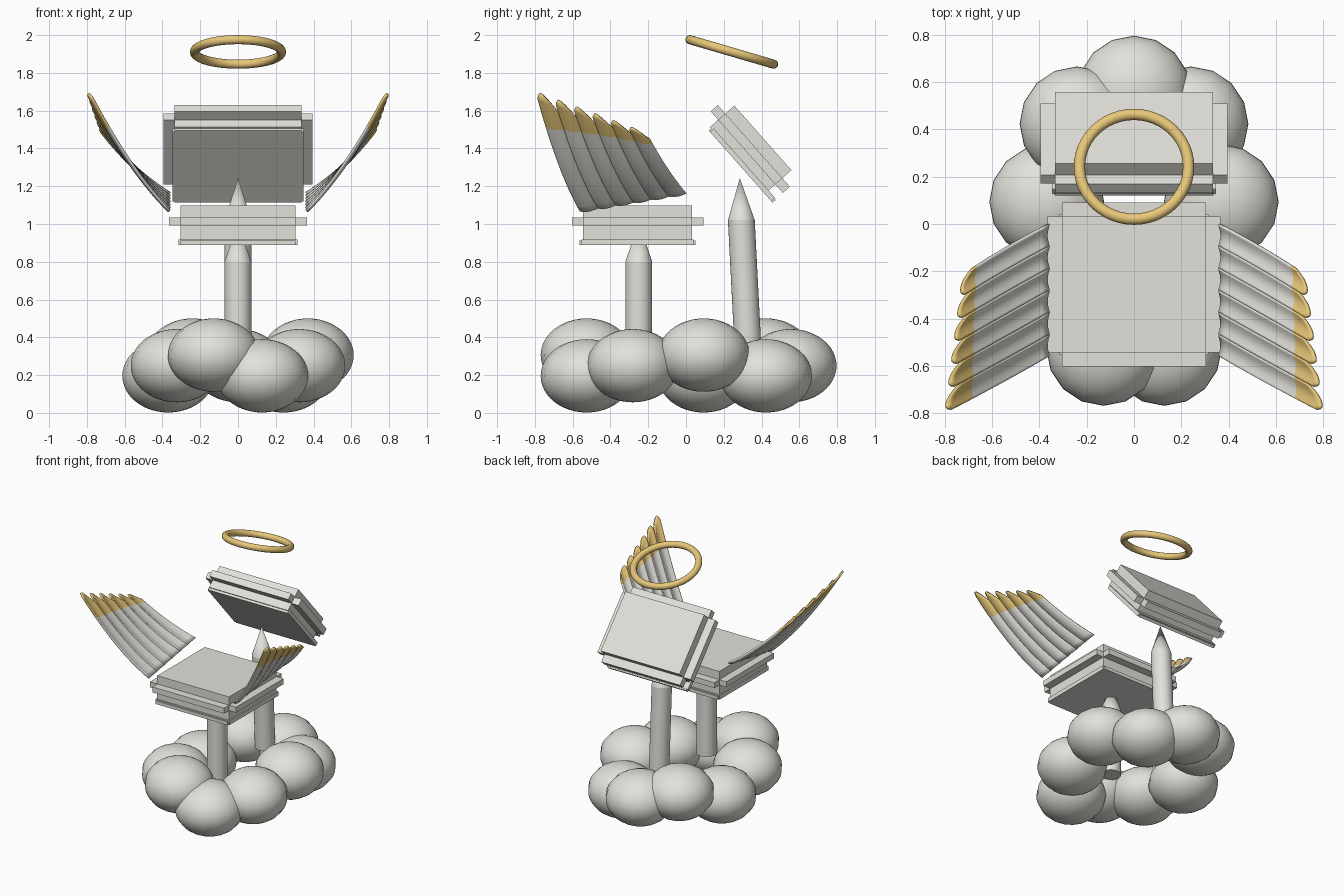
import bpy, bmesh, math
from mathutils import Matrix, Vector

if "Cube" in bpy.data.objects:
    bpy.data.objects.remove(bpy.data.objects["Cube"])


def material(name, rgb):
    m = bpy.data.materials.new(name)
    m.diffuse_color = (*rgb, 1)
    m.use_nodes = True
    m.node_tree.nodes["Principled BSDF"].inputs["Base Color"].default_value = m.diffuse_color
    return m


WHITE = material("cloud white", (0.76, 0.75, 0.70))
GOLD = material("soft gold", (0.80, 0.57, 0.19))


def finish(name, bm, mats, angle=35):
    bmesh.ops.recalc_face_normals(bm, faces=bm.faces[:])
    me = bpy.data.meshes.new(name)
    bm.to_mesh(me)
    bm.free()
    ob = bpy.data.objects.new(name, me)
    bpy.context.collection.objects.link(ob)
    for m in mats:
        me.materials.append(m)
    bpy.ops.object.select_all(action='DESELECT')
    ob.select_set(True)
    bpy.context.view_layer.objects.active = ob
    bpy.ops.object.shade_smooth_by_angle(angle=math.radians(angle))
    return ob


# Cloud base: nine squashed puffs around an oval, at three alternating heights
for i in range(9):
    a = math.radians(90 + 40 * i)
    z = (0.25, 0.306, 0.196)[i % 3]
    bm = bmesh.new()
    bmesh.ops.create_uvsphere(
        bm, u_segments=16, v_segments=24, radius=1,
        matrix=Matrix.Translation((0.375 * math.cos(a), 0.557 * math.sin(a) - 0.003, z))
        @ Matrix.Diagonal((0.243, 0.243, 0.194, 1)))
    finish(f"cloud_puff_{i + 1}", bm, [WHITE], 60)


# Pointed posts: ring profile swept along the axis, ending in a cone tip
def post(name, base, shoulder, apex, r=0.071, n=32):
    bm = bmesh.new()
    rings = []
    for c in (base, shoulder):
        rings.append([bm.verts.new((r * math.cos(2 * math.pi * k / n),
                                    c[0] + r * math.sin(2 * math.pi * k / n), c[1]))
                      for k in range(n)])
    tip = bm.verts.new((0, *apex))
    bm.faces.new(rings[0])
    for k in range(n):
        j = (k + 1) % n
        bm.faces.new((rings[0][k], rings[0][j], rings[1][j], rings[1][k]))
        bm.faces.new((rings[1][k], rings[1][j], tip))
    finish(name, bm, [WHITE], 15)


post("front_post", (-0.25, 0.285), (-0.25, 0.80), (-0.25, 1.01))
post("back_post", (0.33, 0.30), (0.293, 1.02), (0.285, 1.243))


# Cushions: core block, a band pushed out of each side, and a base plate
def box(bm, hx, hy, z0, z1, dy=0):
    bmesh.ops.create_cube(bm, size=2, matrix=Matrix.Translation((0, dy, (z0 + z1) / 2))
                          @ Matrix.Diagonal((hx, hy, (z1 - z0) / 2, 1)))


def cushion(name, core, band, plate, loc, tilt=0):
    bm = bmesh.new()
    box(bm, *core)
    hx, hy = core[:2]
    box(bm, hx + 0.06, hy, *band)
    box(bm, hx, hy + 0.06, *band)
    px, py, z0, z1, dy = plate
    box(bm, px, py - 0.01, z0, z1, dy)
    box(bm, px - 0.01, py, z0, z1 - 0.006, dy)
    ob = finish(name, bm, [WHITE], 30)
    ob.location = loc
    ob.rotation_euler.x = math.radians(tilt)


cushion("seat", (0.305, 0.288, -0.09, 0.105), (0.0, 0.042),
        (0.315, 0.307, -0.105, -0.074, 0), (0, -0.256, 0.993))
t = math.radians(-48.5)
mid = (-0.817, 1.18)
cushion("backrest", (0.335, 0.228, -0.08, 0.092), (-0.022, 0.028),
        (0.346, 0.255, -0.097, -0.07, 0.036),
        (0, 0.665 * mid[0] + 0.747 * mid[1], -0.747 * mid[0] + 0.665 * mid[1]), -48.5)


# Wings: six arched feathers on a curved sheet, gold past the tip line
def wing_point(s, u):
    root = Vector((0.36, -0.56 * s, 1.165 - 0.095 * s))
    tip = Vector((0.716 + 0.074 * s, -0.21 - 0.585 * s, 1.487 + 0.218 * s))
    ctrl = Vector((0.56, (root.y + tip.y) / 2, 1.27 + 0.02 * (1 - s)))
    return root * (1 - u) ** 2 + ctrl * 2 * u * (1 - u) + tip * u * u


bm = bmesh.new()
COLS, LOW, HIGH = 10, 12, 5
for f in range(6):
    grid = []
    for c in range(COLS + 1):
        v = c / COLS
        s = (f + v) / 6
        line = 0.845 - 0.08 * s
        drop = (0.75 - v) / 0.75 if v < 0.75 else (v - 0.75) / 0.25
        end = 1 - (0.10 if v < 0.75 else 0.045) * drop ** 2
        us = [line * k / LOW for k in range(LOW)]
        us += [line + (end - line) * k / HIGH for k in range(HIGH + 1)]
        bulge = Vector((0.75, 0, -0.65)) * 0.012 * math.sin(math.pi * v)
        grid.append([bm.verts.new(wing_point(s, u) + bulge) for u in us])
    for c in range(COLS):
        for k in range(LOW + HIGH):
            face = bm.faces.new((grid[c][k], grid[c + 1][k], grid[c + 1][k + 1], grid[c][k + 1]))
            face.material_index = 1 if k >= LOW else 0
wings = finish("wings", bm, [WHITE, GOLD], 60)
solid = wings.modifiers.new("thickness", 'SOLIDIFY')
solid.thickness = 0.012
solid.offset = 0
wings.modifiers.new("both_sides", 'MIRROR')

# Halo: tilted ring above the backrest
bpy.ops.mesh.primitive_torus_add(major_segments=48, minor_segments=16,
                                 major_radius=0.231, minor_radius=0.024,
                                 location=(0, 0.242, 1.911),
                                 rotation=(math.radians(-16.3), 0, 0))
halo = bpy.context.object
halo.name = "halo"
halo.data.materials.append(GOLD)
bpy.ops.object.shade_smooth()
